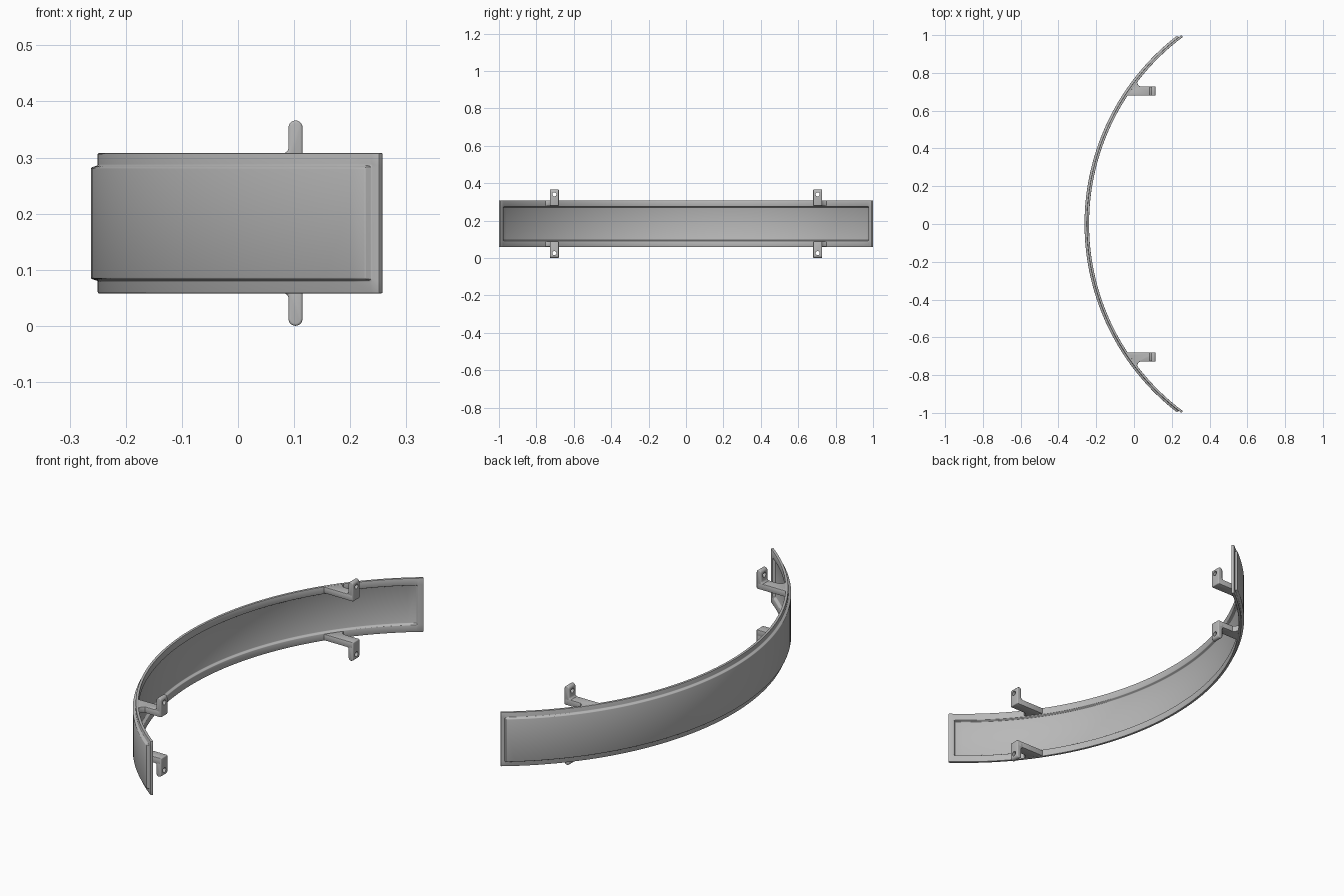
import bpy, bmesh, math

if "Cube" in bpy.data.objects:
    bpy.data.objects.remove(bpy.data.objects["Cube"])

ZC = 0.183             # mid height of the whole part
CX = 0.998             # centre of the arc
R, STEP = 1.248, 0.012  # flange outer radius, wall thickness and panel offset

grey = bpy.data.materials.new("satin grey")
grey.diffuse_color = (0.48, 0.48, 0.48, 1)
grey.use_nodes = True
grey.node_tree.nodes["Principled BSDF"].inputs["Base Color"].default_value = grey.diffuse_color


def make_object(name, bm):
    bmesh.ops.recalc_face_normals(bm, faces=bm.faces)
    me = bpy.data.meshes.new(name)
    bm.to_mesh(me)
    bm.free()
    me.materials.append(grey)
    ob = bpy.data.objects.new(name, me)
    ob.location.z = ZC
    bpy.context.collection.objects.link(ob)
    return ob


def bevel(ob, width, segments=2, angle=40):
    m = ob.modifiers.new("bevel", 'BEVEL')
    m.width, m.segments = width, segments
    m.limit_method, m.angle_limit = 'ANGLE', math.radians(angle)


def finish(ob):
    bpy.ops.object.select_all(action='DESELECT')
    ob.select_set(True)
    bpy.context.view_layer.objects.active = ob
    for m in list(ob.modifiers):
        bpy.ops.object.modifier_apply(modifier=m.name)
    bpy.ops.object.shade_smooth_by_angle(angle=math.radians(35))


def prism(outline, axis, lo, hi):
    """Extrude a closed outline: axis 'y' takes (x, z), axis 'z' takes (x, y)."""
    bm = bmesh.new()
    def put(a, b, d):
        return bm.verts.new((a, d, b) if axis == 'y' else (a, b, d))
    rings = [[put(a, b, d) for a, b in outline] for d in (lo, hi)]
    for ring in rings:
        bm.faces.new(ring)
    n = len(outline)
    for i in range(n):
        j = (i + 1) % n
        bm.faces.new((rings[0][i], rings[0][j], rings[1][j], rings[1][i]))
    return bm


# curved band: flange with a panel pressed outward
N = 64
T = math.asin(1 / R)


def sheet(bm, radius, z_in, t_in, slope=0.004):
    zs = [-0.125, -z_in - slope, -z_in, z_in, z_in + slope, 0.125]
    ts = [-T, -t_in - slope] + [-t_in + 2 * t_in * i / N for i in range(N + 1)] + [t_in + slope, T]
    grid = []
    for i, t in enumerate(ts):
        row = []
        for j, z in enumerate(zs):
            r = radius + (STEP if 2 <= i <= N + 2 and 2 <= j <= 3 else 0)
            row.append(bm.verts.new((CX - r * math.cos(t), r * math.sin(t), z)))
        grid.append(row)
    for a, b in zip(grid, grid[1:]):
        for j in range(5):
            bm.faces.new((a[j], a[j + 1], b[j + 1], b[j]))
    return ([row[0] for row in grid] + grid[-1][1:]
            + [row[-1] for row in grid[-2::-1]] + grid[0][-2:0:-1])


bm = bmesh.new()
outer = sheet(bm, R, 0.099, 0.912)
inner = sheet(bm, R - STEP, 0.088, 0.906)
for i in range(len(outer)):
    j = (i + 1) % len(outer)
    bm.faces.new((outer[i], outer[j], inner[j], inner[i]))
band = make_object("curved_band", bm)
bevel(band, 0.002)
finish(band)


def mirrored(ob):
    m = ob.modifiers.new("mirror", 'MIRROR')
    m.use_axis = (False, True, True)


# bracket arms, flared where they meet the band
Y0, Y1 = 0.68, 0.728
rm = R - STEP / 2
outline = [(CX - math.sqrt(rm * rm - y * y), y) for y in (0.68, 0.70, 0.72, 0.74, 0.755)]
outline += [(0.018, 0.747), (0.021, 0.737), (0.032, Y1), (0.112, Y1), (0.112, Y0)]
arms = make_object("bracket_arms", prism(outline, 'z', 0.095, 0.124))
bevel(arms, 0.003)
mirrored(arms)
finish(arms)

# upright mounting tabs with rounded tips and a bolt hole
xm, rt, top = 0.1025, 0.0125, 0.183
tip = [(xm + rt * math.cos(k * math.pi / 10), top - rt + rt * math.sin(k * math.pi / 10))
       for k in range(11)]
profile = [(0.09, 0.095), (0.115, 0.095)] + tip + [(0.09, 0.133), (0.088, 0.128), (0.081, 0.1235), (0.081, 0.11)]
tabs = make_object("mounting_tabs", prism(profile, 'y', Y0, Y1))
bevel(tabs, 0.004, 3, 50)

hole = bmesh.new()
bmesh.ops.create_cone(hole, cap_ends=True, segments=24, radius1=0.011, radius2=0.011, depth=0.1)
for v in hole.verts:
    x, y, z = v.co
    v.co = (xm + z, (Y0 + Y1) / 2 + x, 0.157 + y)
cutter = make_object("bolt_hole_cutter", hole)
cutter.hide_render = True
b = tabs.modifiers.new("hole", 'BOOLEAN')
b.operation, b.object, b.solver = 'DIFFERENCE', cutter, 'EXACT'
mirrored(tabs)
bpy.context.view_layer.update()
finish(tabs)
bpy.data.objects.remove(cutter)
